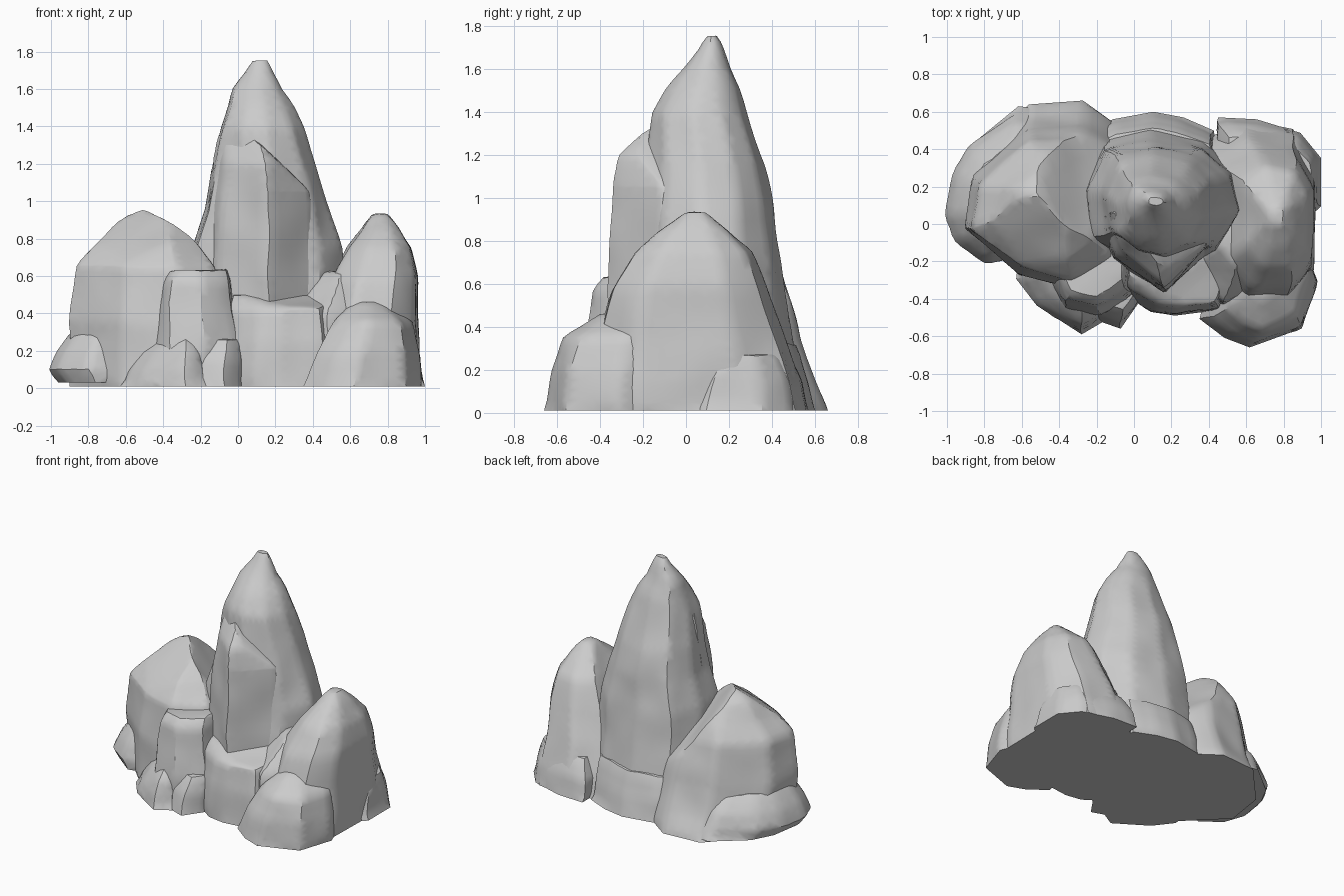
import bpy
import bmesh
import math
from mathutils import Vector, noise

cube = bpy.data.objects.get("Cube")
if cube:
    bpy.data.objects.remove(cube, do_unlink=True)

stone = bpy.data.materials.new("grey stone")
stone.use_nodes = True
stone.diffuse_color = (.6, .6, .6, 1)
stone.node_tree.nodes["Principled BSDF"].inputs["Base Color"].default_value = stone.diffuse_color


def roughen(bm, floor):
    """Refine the facets, soften their edges and add a faint weathered ripple."""
    bmesh.ops.triangulate(bm, faces=bm.faces[:])
    for _ in range(4):
        long_edges = [e for e in bm.edges if e.calc_length() > .07]
        if not long_edges:
            break
        bmesh.ops.subdivide_edges(bm, edges=long_edges, cuts=1)
        bmesh.ops.triangulate(bm, faces=bm.faces[:])
    loose = [v for v in bm.verts if v.co.z > floor + .01]
    bmesh.ops.smooth_vert(bm, verts=loose, factor=.4,
                          use_axis_x=True, use_axis_y=True, use_axis_z=True)
    for v in loose:
        v.co += noise.noise_vector(v.co * 4) * .014
        v.co.z = max(v.co.z, floor)


def rock(name, outline, levels, cuts=()):
    """Loft an outline through levels of (z, x min, x max, y min, y max),
    then slice off facets given as (point, outward normal)."""
    xs, ys = zip(*outline)
    unit = [((x - min(xs)) / (max(xs) - min(xs)),
             (y - min(ys)) / (max(ys) - min(ys))) for x, y in outline]
    bm = bmesh.new()
    rings = []
    for z, x0, x1, y0, y1 in levels:
        rings.append([bm.verts.new((x0 + u * (x1 - x0), y0 + v * (y1 - y0), z))
                      for u, v in unit])
    count = len(unit)
    for low, high in zip(rings, rings[1:]):
        for i in range(count):
            j = (i + 1) % count
            bm.faces.new((low[i], low[j], high[j], high[i]))
    bm.faces.new(rings[0][::-1])
    bm.faces.new(rings[-1])
    for point, normal in cuts:
        geom = bm.verts[:] + bm.edges[:] + bm.faces[:]
        cut = bmesh.ops.bisect_plane(bm, geom=geom, plane_co=Vector(point),
                                     plane_no=Vector(normal).normalized(),
                                     clear_outer=True)
        rim = [e for e in cut["geom_cut"] if isinstance(e, bmesh.types.BMEdge)]
        bmesh.ops.holes_fill(bm, edges=rim, sides=0)
    roughen(bm, levels[0][0])
    bmesh.ops.recalc_face_normals(bm, faces=bm.faces[:])
    mesh = bpy.data.meshes.new(name)
    bm.to_mesh(mesh)
    bm.free()
    mesh.materials.append(stone)
    obj = bpy.data.objects.new(name, mesh)
    bpy.context.collection.objects.link(obj)
    bpy.ops.object.select_all(action="DESELECT")
    obj.select_set(True)
    bpy.context.view_layer.objects.active = obj
    bpy.ops.object.shade_smooth_by_angle(angle=math.radians(32))


# Tall spire with its front slab and low back ledge
rock("spire",
     [(-.22, -.05), (-.02, -.2), (.2, -.23), (.45, -.12), (.57, .12),
      (.52, .35), (.37, .5), (.1, .56), (-.15, .5), (-.25, .25)],
     [(.01, -.28, .57, -.3, .56), (.35, -.27, .57, -.26, .49),
      (.75, -.25, .56, -.22, .44), (.95, -.18, .5, -.2, .41),
      (1.15, -.15, .44, -.18, .37), (1.4, -.09, .36, -.16, .28),
      (1.5, -.06, .31, -.1, .25), (1.6, -.04, .23, -.01, .21),
      (1.7, .03, .19, .06, .18), (1.765, .08, .16, .1, .15)])
rock("spire_front_slab",
     [(-.2, 0), (-.11, -.2), (.17, -.36), (.42, -.15), (.47, .1), (0, .15)],
     [(.01, -.2, .47, -.37, .2), (.6, -.2, .46, -.37, .2),
      (1.05, -.16, .42, -.34, .2), (1.2, -.14, .38, -.31, .2),
      (1.36, -.11, .3, -.15, .15)],
     [((.11, -.2, 1.32), (.72, -.05, .7))])
rock("spire_back_ledge",
     [(-.2, .2), (.45, .2), (.4, .5), (.25, .57), (.1, .6), (-.1, .56), (-.2, .5)],
     [(.01, -.22, .48, .2, .6), (.15, -.22, .47, .2, .57), (.32, -.2, .45, .2, .51)])

# Right boulder and its skirt
rock("right_boulder",
     [(-.95, 0), (-.65, -.28), (-.35, -.36), (-.1, -.2),
      (-.12, .5), (-.3, .62), (-.6, .6), (-.9, .3)],
     [(.01, -.9, -.08, -.36, .66), (.15, -.9, -.08, -.35, .6),
      (.35, -.91, -.08, -.34, .53), (.65, -.87, -.12, -.3, .46),
      (.78, -.75, -.21, -.18, .38), (.89, -.65, -.31, -.06, .31),
      (.96, -.52, -.38, .06, .22)],
     [((-.45, .08, .93), (-.3, -.55, .8)), ((-.27, .25, .66), (.6, .35, .62))])
rock("right_skirt",
     [(-1, .05), (-.94, -.1), (-.78, -.21), (-.5, -.15), (-.4, .3),
      (-.45, .58), (-.62, .6), (-.87, .42), (-.96, .27)],
     [(.03, -.96, -.42, -.2, .63), (.1, -1.01, -.42, -.21, .6),
      (.2, -.97, -.45, -.18, .55), (.31, -.89, -.5, -.12, .45)])

# Front right block with two feet
rock("front_right_block",
     [(-.42, -.3), (-.36, -.4), (-.2, -.43), (-.05, -.35), (-.03, 0), (-.45, 0)],
     [(.01, -.5, .02, -.5, .1), (.22, -.48, .02, -.49, .1),
      (.42, -.46, -.01, -.46, .1), (.57, -.44, -.03, -.44, .1),
      (.63, -.42, -.05, -.39, .1)])
rock("front_right_foot",
     [(-.62, -.35), (-.52, -.46), (-.3, -.58), (-.2, -.53), (-.2, -.2), (-.6, -.2)],
     [(.01, -.63, -.17, -.59, -.1), (.1, -.59, -.18, -.57, -.1),
      (.2, -.52, -.2, -.53, -.1), (.28, -.43, -.24, -.45, -.1)])
rock("front_middle_foot",
     [(-.27, -.4), (-.2, -.51), (-.07, -.55), (.01, -.45), (0, -.2), (-.25, -.2)],
     [(.01, -.3, .02, -.56, -.1), (.15, -.28, .02, -.53, -.1),
      (.27, -.25, .01, -.46, -.1)])

# Low ledge between the blocks
rock("centre_ledge",
     [(-.05, -.36), (.1, -.46), (.22, -.48), (.45, -.45), (.55, -.2), (.5, .1), (-.05, .1)],
     [(.01, -.06, .56, -.49, .1), (.25, -.05, .55, -.48, .1),
      (.42, -.04, .54, -.45, .1), (.5, -.03, .52, -.37, .1)],
     [((.22, -.4, .45), (.1, -.3, 1))])
rock("left_ledge_shoulder",
     [(.25, -.25), (.45, -.42), (.62, -.35), (.6, .2), (.4, .2)],
     [(.01, .25, .65, -.46, .3), (.4, .28, .65, -.42, .3), (.62, .46, .64, -.22, .2)])

# Left boulder with its skirt and front block
rock("left_boulder",
     [(.42, -.2), (.58, -.4), (.82, -.4), (.95, -.2),
      (.96, .3), (.85, .52), (.6, .57), (.4, .45)],
     [(.01, .36, .97, -.45, .56), (.15, .38, .97, -.44, .53),
      (.35, .41, .96, -.41, .46), (.58, .49, .96, -.34, .38),
      (.75, .58, .93, -.24, .31), (.85, .65, .87, -.13, .21),
      (.935, .71, .79, .0, .09)])
rock("left_skirt",
     [(.6, 0), (.9, -.02), (1, .1), (1, .35), (.92, .48), (.75, .55), (.6, .56)],
     [(.01, .45, 1, -.03, .57), (.15, .45, .98, .02, .54), (.28, .5, .95, .09, .47)])
rock("front_left_block",
     [(.37, -.5), (.5, -.6), (.63, -.65), (.9, -.55), (.98, -.3), (.9, -.1), (.45, -.2)],
     [(.01, .35, .98, -.66, -.1), (.2, .42, .97, -.64, -.1),
      (.35, .5, .94, -.58, -.1), (.46, .61, .78, -.4, -.12)])
